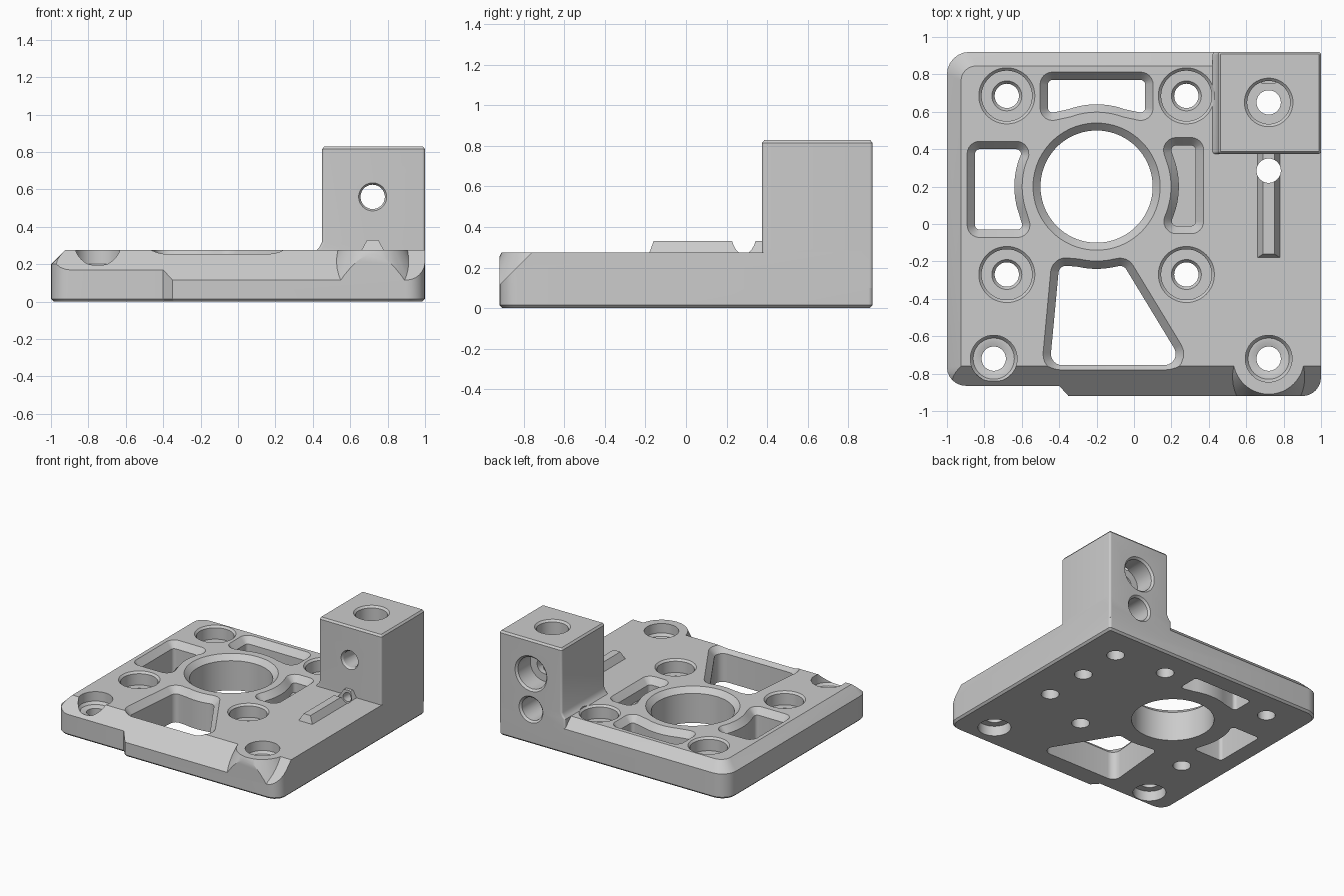
import bpy, bmesh, math
from mathutils import Vector

cube = bpy.data.objects.get("Cube")
if cube:
    bpy.data.objects.remove(cube, do_unlink=True)

COLOUR = (0.6, 0.6, 0.6, 1)
grey = bpy.data.materials.new("plain grey")
grey.use_nodes = True
grey.diffuse_color = COLOUR
grey.node_tree.nodes["Principled BSDF"].inputs["Base Color"].default_value = COLOUR

TOP = 0.275
CENTRE = Vector((-0.2, 0.2))


def rounded(corners, steps=6):
    """Counter-clockwise outline from (x, y, radius) corners."""
    out = []
    for i, (x, y, r) in enumerate(corners):
        c = Vector((x, y))
        if not r:
            out.append(c)
            continue
        u = (Vector(corners[i - 1][:2]) - c).normalized()
        v = (Vector(corners[(i + 1) % len(corners)][:2]) - c).normalized()
        half = u.angle(v) / 2
        o = c + (u + v).normalized() * r / math.sin(half)
        a = c + u * r / math.tan(half) - o
        b = c + v * r / math.tan(half) - o
        turn = math.atan2(a.x * b.y - a.y * b.x, a.dot(b))
        start = math.atan2(a.y, a.x)
        for k in range(steps + 1):
            t = start + turn * k / steps
            out.append(o + Vector((math.cos(t), math.sin(t))) * r)
    return out


def offset(outline, d):
    """Grow a counter-clockwise outline by d."""
    out = []
    for i, p in enumerate(outline):
        a = (p - outline[i - 1]).normalized()
        b = (outline[(i + 1) % len(outline)] - p).normalized()
        n = Vector((a.y + b.y, -a.x - b.x)).normalized()
        out.append(p + n * d / max(0.4, n.dot(Vector((a.y, -a.x)))))
    return out


def loft(name, layers, along_y=False):
    """Closed solid through (outline, level) layers."""
    bm = bmesh.new()
    rings = []
    for outline, h in layers:
        rings.append([bm.verts.new((p.x, h, p.y) if along_y else (p.x, p.y, h)) for p in outline])
    n = len(rings[0])
    for low, high in zip(rings, rings[1:]):
        for i in range(n):
            j = (i + 1) % n
            bm.faces.new((low[i], low[j], high[j], high[i]))
    bm.faces.new(rings[0][::-1])
    bm.faces.new(rings[-1])
    bmesh.ops.recalc_face_normals(bm, faces=bm.faces)
    mesh = bpy.data.meshes.new(name)
    bm.to_mesh(mesh)
    bm.free()
    mesh.materials.append(grey)
    obj = bpy.data.objects.new(name, mesh)
    bpy.context.collection.objects.link(obj)
    return obj


def turned(name, x, y, profile, along_y=False, sides=48):
    """Round solid from (radius, level) pairs."""
    def ring(r):
        return [Vector((x + r * math.cos(k * math.tau / sides), y + r * math.sin(k * math.tau / sides)))
                for k in range(sides)]
    return loft(name, [(ring(r), h) for r, h in profile], along_y)


def combine(target, tool, operation="DIFFERENCE"):
    mod = target.modifiers.new(operation.lower(), "BOOLEAN")
    mod.operation, mod.solver, mod.object = operation, "EXACT", tool
    bpy.context.view_layer.objects.active = target
    bpy.ops.object.modifier_apply(modifier=mod.name)
    bpy.data.objects.remove(tool, do_unlink=True)


def rect(x0, x1, y0, y1, r=0.0):
    return rounded([(x0, y0, r), (x1, y0, r), (x1, y1, r), (x0, y1, r)])


# Base plate with sloped left and back edges and a stepped front
def plate_outline(left, back, r):
    return rounded([(left, -0.865, 0.1), (-0.4, -0.865, 0), (-0.35, -0.92, 0), (1, -0.92, 0.1),
                    (1, back, 0.02), (left, back, r)])


full = plate_outline(-1, 0.92, 0.12)
plate = loft("mount_plate", [(offset(full, -0.015), 0), (full, 0.015), (full, 0.2),
                             (plate_outline(-0.925, 0.845, 0.08), TOP)])

# Front slope, leaving a flared boss around the right corner hole
slope = loft("slope_cutter", [(rect(-1.2, 1.2, -1.3, -1.06), TOP - 0.3),
                              (rect(-1.2, 1.2, -1.3, -0.66), TOP + 0.1)])
combine(slope, turned("boss", 0.72, -0.72, [(0.3, -0.1), (0.27, 0.1), (0.19, TOP), (0.19, 0.5)]))
combine(plate, slope)

# Corner block with a small foot on its left side
block = [(rect(x0, 1, 0.375, 0.92, 0.015), z)
         for x0, z in ((0.42, 0.1), (0.42, TOP), (0.435, 0.29), (0.45, 0.32), (0.45, 0.815))]
block.append((offset(rect(0.45, 1, 0.375, 0.92, 0.015), -0.012), 0.83))
combine(plate, loft("corner_block", block), "UNION")

# Raised ridge in front of the block
combine(plate, loft("ridge", [(rect(0.66, 0.78, -0.18, 0.45), 0.2), (rect(0.66, 0.78, -0.18, 0.45), TOP),
                              (rect(0.69, 0.75, -0.16, 0.45), 0.33)]), "UNION")


# Windows arranged around the large bore
def window(outline, floor=-0.1):
    wide = offset(outline, 0.042)
    combine(plate, loft("window_cutter", [(outline, floor), (outline, 0.225), (wide, TOP), (wide, 0.4)]))


def arc(start, end, n=10):
    angles = [math.radians(start + (end - start) * k / n) for k in range(n + 1)]
    return [(CENTRE.x + 0.44 * math.cos(t), CENTRE.y + 0.44 * math.sin(t), 0) for t in angles]


def side_window(angle, outer, lo, hi, floor=-0.1):
    out = Vector((math.cos(angle), math.sin(angle)))
    side = Vector((-out.y, out.x))

    def corner(radial, t):
        p = CENTRE + out * radial + side * t
        return (p.x, p.y, 0.025)
    deg = math.degrees(angle)
    window(rounded([corner(0.39, lo), corner(outer, lo), corner(outer, hi), corner(0.39, hi)]
                   + arc(deg + 20, deg - 20)), floor)


side_window(math.pi / 2, 0.57, -0.26, 0.26)
side_window(math.pi, 0.65, -0.2, 0.23)
side_window(0, 0.53, -0.21, 0.22, 0.15)
window(rounded([(-0.45, -0.755, 0.06), (0.27, -0.755, 0.06), (-0.055, -0.22, 0.04)]
               + arc(283, 257) + [(-0.4, -0.22, 0.04)]))

# Large bore
combine(plate, turned("bore", CENTRE.x, CENTRE.y, [(0.3, -0.1), (0.3, 0.235), (0.34, TOP), (0.34, 0.4)], sides=72))

# Four counterbored screw holes
for x in (-0.68, 0.28):
    for y in (-0.27, 0.685):
        combine(plate, turned("screw_hole", x, y, [(0.065, -0.1), (0.065, 0.15), (0.08, 0.17), (0.135, 0.17),
                                                   (0.135, 0.26), (0.15, TOP), (0.15, 0.31)]))

# Two front corner holes, counterbored from both faces
for x in (-0.75, 0.72):
    combine(plate, turned("corner_hole", x, -0.72, [(0.12, -0.1), (0.12, 0.08), (0.065, 0.08), (0.065, 0.17),
                                                    (0.095, 0.18), (0.11, 0.18), (0.125, 0.2), (0.125, 0.4)]))

# Holes through the ridge, and the upright hole in the block
combine(plate, turned("ridge_hole", 0.72, 0.285, [(0.065, -0.1), (0.065, 0.365)]))
combine(plate, turned("blind_hole", 0.72, -0.09, [(0.065, -0.1), (0.065, 0.24)]))
combine(plate, turned("block_hole", 0.72, 0.65, [(0.065, -0.1), (0.065, 0.68), (0.115, 0.68), (0.115, 0.815),
                                                 (0.13, 0.83), (0.13, 0.9)]))

# Level holes in the block: one right through, one blind beneath it
combine(plate, turned("cross_hole", 0.72, 0.56, [(0.075, 0.3), (0.075, 0.375), (0.065, 0.39), (0.065, 0.75),
                                                 (0.125, 0.75), (0.125, 0.905), (0.14, 0.92), (0.14, 1)], True))
combine(plate, turned("lower_hole", 0.72, 0.275, [(0.035, -0.09), (0.035, 0.6), (0.09, 0.6), (0.09, 0.905),
                                                  (0.105, 0.92), (0.105, 1)], True))

bpy.ops.object.select_all(action="DESELECT")
plate.select_set(True)
bpy.context.view_layer.objects.active = plate
bpy.ops.object.shade_smooth_by_angle(angle=math.radians(30))
